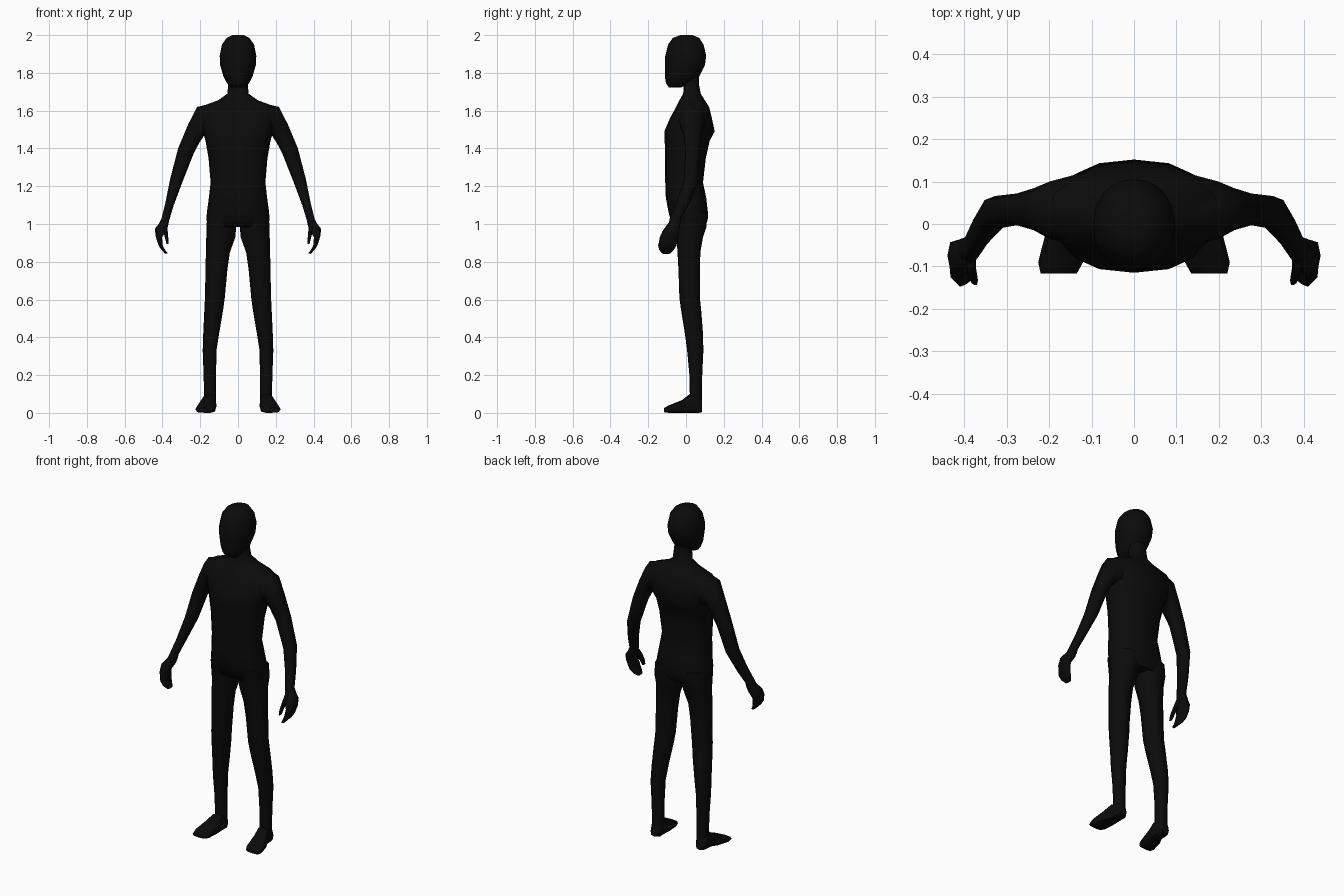
import bpy, bmesh, math
from mathutils import Vector as V

black = bpy.data.materials.new("matte_black")
black.diffuse_color = (0.0033, 0.0033, 0.0033, 1)


def ring(c, u, v, n, p):
    """Rounded-box cross-section around c with half axes u and v."""
    pts = []
    for i in range(n):
        a = 2 * math.pi * i / n
        s, t = (math.copysign(abs(f) ** p, f) for f in (math.cos(a), math.sin(a)))
        pts.append(c + u * s + v * t)
    return pts


def level(x0, z0, x1, z1, y0, y1):
    """Section from inner edge (x0, z0) to outer edge (x1, z1), y0 front to y1 back."""
    a, b, m = V((x0, 0, z0)), V((x1, 0, z1)), (y0 + y1) / 2
    return (a + b) / 2 + V((0, m, 0)), (b - a) / 2, V((0, (y1 - y0) / 2, 0))


def flat(z, x0, x1, y0, y1):
    return level(x0, z, x1, z, y0, y1)


def upright(y, x0, x1, z0, z1):
    """Section standing across the length of a foot."""
    return V(((x0 + x1) / 2, y, (z0 + z1) / 2)), V(((x1 - x0) / 2, 0, 0)), V((0, 0, (z1 - z0) / 2))


def loft(name, sections, n=8, p=0.8, mirror=False):
    bm = bmesh.new()
    rings = [[bm.verts.new(q) for q in ring(*s, n, p)] for s in sections]
    for a, b in zip(rings, rings[1:]):
        for i in range(n):
            j = (i + 1) % n
            bm.faces.new((a[i], a[j], b[j], b[i]))
    bm.faces.new(rings[0])
    bm.faces.new(rings[-1])
    bmesh.ops.recalc_face_normals(bm, faces=bm.faces)
    me = bpy.data.meshes.new(name)
    bm.to_mesh(me)
    bm.free()
    me.materials.append(black)
    ob = bpy.data.objects.new(name, me)
    bpy.context.collection.objects.link(ob)
    if mirror:
        ob.modifiers.new("mirror", 'MIRROR')
    bpy.context.view_layer.objects.active = ob
    ob.select_set(True)
    bpy.ops.object.shade_smooth_by_angle(angle=math.radians(60))
    ob.select_set(False)


def centred(rows):
    return [flat(z, -w, w, y0, y1) for z, w, y0, y1 in rows]


# Head: (z, half width, front, back)
loft("head", centred([
    (2.0, .03, -.03, .035), (1.985, .06, -.07, .07), (1.95, .085, -.095, .093),
    (1.89, .097, -.11, .107), (1.84, .094, -.111, .10), (1.78, .077, -.112, .07),
    (1.745, .058, -.106, .03), (1.722, .038, -.09, -.03)]), 16, 0.95)

# Neck flowing into the torso, down to the hips
loft("torso", centred([
    (1.80, .045, -.02, .07), (1.74, .052, -.012, .068), (1.69, .056, -.015, .078),
    (1.655, .105, -.035, .10), (1.62, .20, -.052, .122), (1.56, .205, -.085, .137),
    (1.49, .186, -.115, .152), (1.44, .172, -.113, .125), (1.35, .156, -.11, .105),
    (1.22, .145, -.11, .09), (1.14, .154, -.107, .107), (1.06, .165, -.092, .116),
    (1.02, .167, -.08, .115), (.985, .155, -.058, .10)]), 16, 0.85)

# Legs: (z, inner, outer, front, back)
loft("legs", [flat(*r) for r in [
    (1.06, .01, .160, -.08, .112), (.985, .01, .168, -.06, .108), (.93, .014, .168, -.05, .09),
    (.85, .043, .170, -.045, .076), (.76, .056, .172, -.04, .074), (.61, .070, .175, -.035, .073),
    (.55, .078, .178, -.027, .08), (.42, .10, .184, -.006, .09), (.33, .114, .187, .006, .092),
    (.20, .116, .182, .018, .086), (.10, .116, .180, .02, .084), (.03, .117, .180, .02, .085)]],
    8, 0.8, True)

# Feet, heel to toe: (y, inner, outer, bottom, top)
loft("feet", [upright(*r) for r in [
    (.086, .125, .175, .005, .06), (.07, .116, .182, 0, .09), (.02, .115, .187, 0, .10),
    (-.02, .114, .208, 0, .068), (-.09, .120, .226, 0, .04), (-.117, .135, .220, .004, .026)]],
    8, 0.6, True)

# Arms from shoulder to wrist: (inner x, z, outer x, z, front, back)
loft("arms", [level(*r) for r in [
    (.12, 1.47, .13, 1.64, -.05, .12), (.182, 1.465, .217, 1.62, -.035, .10),
    (.205, 1.43, .265, 1.525, -.015, .085), (.236, 1.37, .317, 1.40, -.003, .072),
    (.295, 1.22, .36, 1.235, -.012, .066), (.34, 1.10, .385, 1.11, -.055, .018),
    (.364, 1.02, .405, 1.03, -.088, -.028), (.37, .99, .42, 1.0, -.09, -.03)]],
    8, 0.8, True)

# Hands with fingers curling inward and forward
loft("hands", [level(*r) for r in [
    (.366, 1.015, .404, 1.02, -.085, -.03), (.375, .97, .44, .975, -.115, -.035),
    (.402, .93, .436, .935, -.135, -.042), (.398, .885, .422, .89, -.148, -.05),
    (.383, .858, .408, .866, -.142, -.065), (.372, .845, .385, .842, -.125, -.085)]],
    8, 0.65, True)

# Thumbs
loft("thumbs", [flat(*r) for r in [
    (1.0, .372, .40, -.10, -.055), (.96, .372, .395, -.128, -.085),
    (.925, .369, .386, -.142, -.108), (.895, .368, .379, -.145, -.122)]],
    6, 0.8, True)
